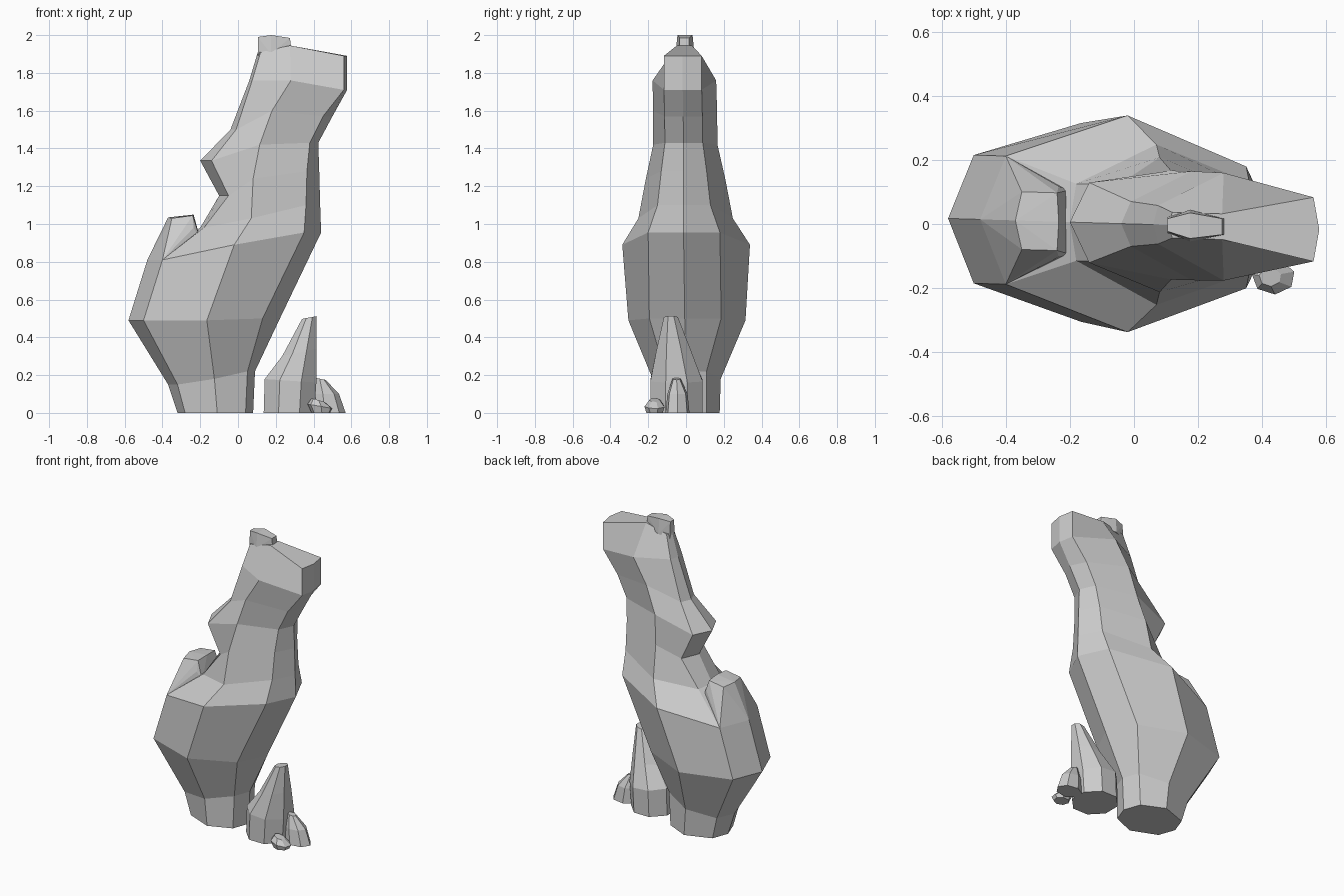
import bpy, bmesh, math


def finish(name, bm):
    bmesh.ops.recalc_face_normals(bm, faces=bm.faces)
    mesh = bpy.data.meshes.new(name)
    bm.to_mesh(mesh)
    bm.free()
    obj = bpy.data.objects.new(name, mesh)
    bpy.context.collection.objects.link(obj)
    return obj


def loft(name, rings):
    bm = bmesh.new()
    loops = [[bm.verts.new(p) for p in ring] for ring in rings]
    n = len(loops[0])
    for a, b in zip(loops, loops[1:]):
        for i in range(n):
            j = (i + 1) % n
            bm.faces.new((a[i], a[j], b[j], b[i]))
    bm.faces.new(loops[0])
    bm.faces.new(loops[-1])
    return finish(name, bm)


def hull(name, half):
    # Convex chunk from points mirrored across y
    bm = bmesh.new()
    for x, y, z in half:
        for s in ((1, -1) if y else (1,)):
            bm.verts.new((x, s * y - 0.03 * x, z))
    res = bmesh.ops.convex_hull(bm, input=bm.verts)
    loose = [v for v in bm.verts if not v.link_faces]
    bmesh.ops.delete(bm, geom=loose, context='VERTS')
    return finish(name, bm)


def column_ring(x0, x1, x2, x3, x4, y1, y2, y3, zl, zm, zr):
    # Eight-sided section, long in x, tilted from left to right
    pts = [(x0, 0, zl), (x1, y1, zl), (x2, y2, zm), (x3, y3, zr),
           (x4, 0, zr), (x3, -y3, zr), (x2, -y2, zm), (x1, -y1, zl)]
    return [(x, y - 0.03 * x, z) for x, y, z in pts]


def boulder(name, sections, n=7, turn=0.0):
    rings = []
    for cx, cy, z, rx, ry, tilt in sections:
        ring = []
        for i in range(n):
            a = turn + math.tau * i / n
            ring.append((cx + rx * math.cos(a), cy + ry * math.sin(a),
                         z + tilt * math.cos(a)))
        rings.append(ring)
    return loft(name, rings)


# Tall leaning rock: x of five stations, y half widths, left/middle/right heights
sections = [
    (-.32, -.28, -.11, .04, .08, .11, .175, .11, 0, 0, 0),
    (-.37, -.32, -.125, .05, .09, .12, .18, .11, .15, .18, .22),
    (-.58, -.50, -.165, .13, .222, .20, .31, .19, .49, .49, .50),
    (-.48, -.40, -.02, .35, .44, .20, .338, .19, .81, .89, .955),
    (-.20, -.18, .07, .36, .435, .12, .25, .14, .98, 1.03, 1.10),
    (-.10, -.05, .08, .365, .43, .12, .21, .12, 1.15, 1.24, 1.28),
    (-.20, -.14, .115, .38, .425, .125, .17, .10, 1.335, 1.42, 1.43),
    (-.04, -.01, .18, .45, .50, .07, .17, .10, 1.50, 1.60, 1.57),
    (.06, .075, .28, .56, .578, .06, .168, .10, 1.76, 1.76, 1.71),
    (.105, .12, .275, .56, .578, .04, .04, .10, 1.91, 1.945, 1.89),
]
loft("tall_rock", [column_ring(*s) for s in sections])

# Broken shoulder on the left
hull("shoulder_knob", [
    (-.48, 0, .81), (-.40, .20, .81), (-.37, 0, 1.035), (-.35, .09, 1.03),
    (-.24, .09, 1.045), (-.235, 0, 1.05), (-.235, .11, .98), (-.2, .1, .92)])

# Small cap stone on the summit
hull("summit_knob", [
    (.105, .025, 1.88), (.175, .05, 1.90), (.283, .025, 1.92),
    (.105, .02, 1.99), (.175, .04, 2.0), (.275, .025, 1.985)])

# Rocks at the foot
boulder("foot_rock", [
    (.27, -.05, 0, .145, .15, 0), (.278, -.05, .17, .148, .15, -.01),
    (.325, -.065, .32, .098, .10, .02), (.378, -.08, .505, .042, .04, .008)], 8, math.pi / 8)
boulder("side_rock", [
    (.48, -.045, 0, .09, .065, 0), (.465, -.045, .10, .07, .055, 0),
    (.438, -.05, .18, .026, .022, -.005)], 7)
boulder("pebble", [
    (.44, -.165, 0, .05, .045, 0), (.435, -.165, .035, .068, .055, -.012),
    (.425, -.165, .068, .035, .03, -.01)], 7, 0.3)
